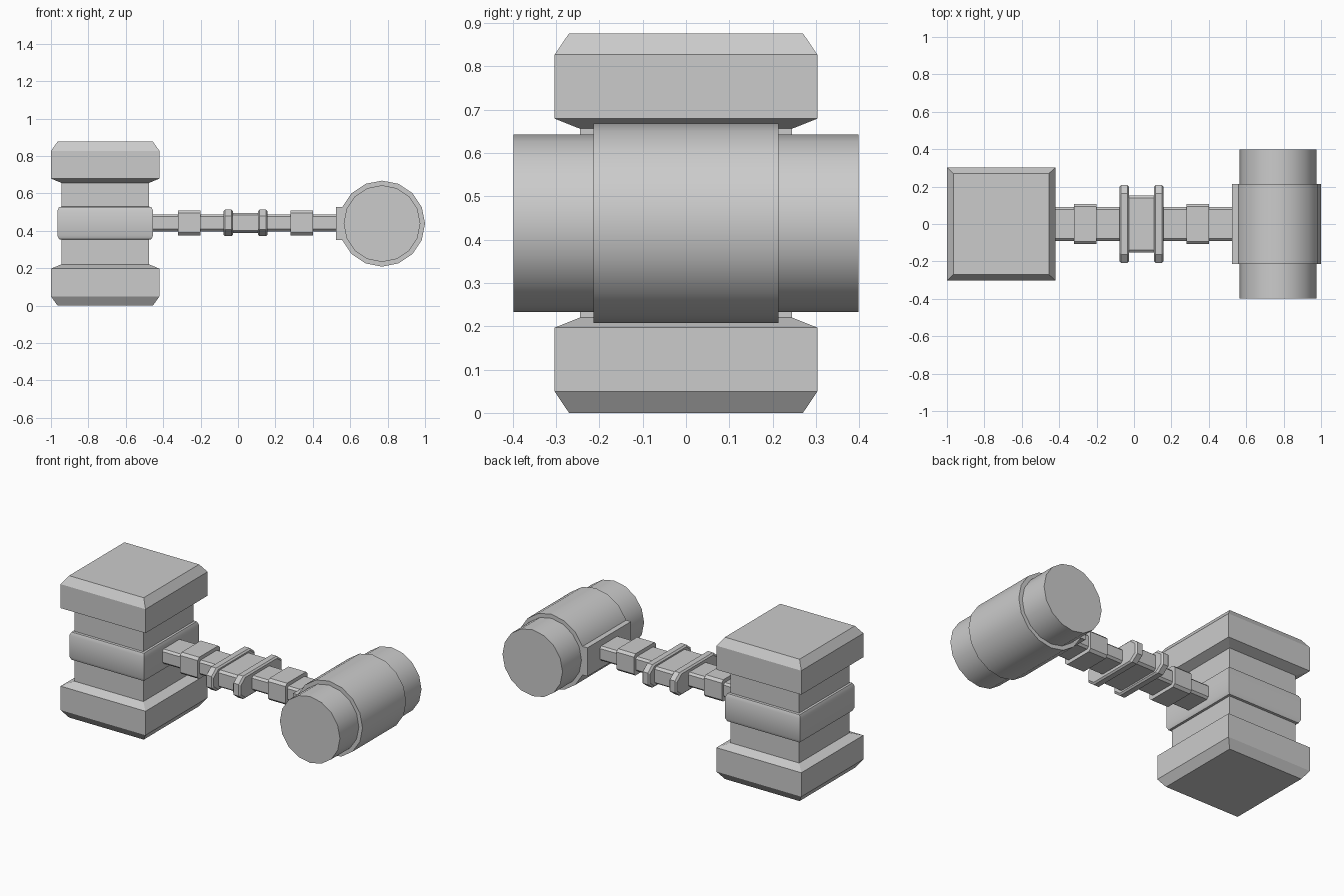
import bpy, bmesh, math

if "Cube" in bpy.data.objects:
    bpy.data.objects.remove(bpy.data.objects["Cube"])

ZC = 0.438   # height of the handle axis
HX = -0.71   # centre of the square head
MX = 0.04    # middle of the handle
CX = 0.77    # centre of the round head


def loft(name, rings, smooth=None):
    """Bridge equal-length rings of points and cap both ends."""
    bm = bmesh.new()
    loops = [[bm.verts.new(p) for p in r] for r in rings]
    n = len(rings[0])
    for a, b in zip(loops, loops[1:]):
        for i in range(n):
            j = (i + 1) % n
            bm.faces.new((a[i], a[j], b[j], b[i]))
    bm.faces.new(loops[0])
    bm.faces.new(loops[-1])
    bmesh.ops.recalc_face_normals(bm, faces=bm.faces)
    mesh = bpy.data.meshes.new(name)
    bm.to_mesh(mesh)
    bm.free()
    ob = bpy.data.objects.new(name, mesh)
    bpy.context.collection.objects.link(ob)
    if smooth:
        bpy.ops.object.select_all(action='DESELECT')
        ob.select_set(True)
        bpy.context.view_layer.objects.active = ob
        bpy.ops.object.shade_smooth_by_angle(angle=math.radians(smooth))
    return ob


def square_stack(name, profile, smooth=None):
    """Rectangular rings (half x, half y, z) stacked upward."""
    return loft(name, [[(HX + sx * hx, sy * hy, z) for sx, sy in
                        ((-1, -1), (1, -1), (1, 1), (-1, 1))]
                       for hx, hy, z in profile], smooth)


def octagon(x, hy, hz, cy, cz):
    pts = [(hy, hz - cz), (hy - cy, hz), (cy - hy, hz), (-hy, hz - cz),
           (-hy, cz - hz), (cy - hy, -hz), (hy - cy, -hz), (hy, cz - hz)]
    return [(x, y, ZC + 0.004 + z) for y, z in pts]


def bar(name, x0, x1, hy, hz, cy, cz, taper=0.0):
    """Chamfered bar along x, with optionally bevelled ends."""
    rings = [octagon(x0, hy, hz, cy, cz), octagon(x1, hy, hz, cy, cz)]
    if taper:
        t = taper
        small = lambda x: octagon(x, hy - t, hz - t, cy, cz)
        rings = [small(x0), octagon(x0 + t, hy, hz, cy, cz),
                 octagon(x1 - t, hy, hz, cy, cz), small(x1)]
    return loft(name, rings)


def drum(name, r, hy, sides=16):
    return loft(name, [[(CX + r * math.cos(i * math.tau / sides), y,
                         ZC + r * math.sin(i * math.tau / sides))
                        for i in range(sides)] for y in (-hy, hy)], 30)


# Square head: two bevelled end blocks joined by a neck
half = [(0.255, 0.27, 0.0), (0.29, 0.303, 0.049),
        (0.29, 0.303, 0.197), (0.235, 0.245, 0.22)]
square_stack("square_head", half + [(a, b, 2 * ZC - z) for a, b, z in half[::-1]])

# Rounded band around the neck
band = [(0.232, 0.242, 0.352), (0.247, 0.258, 0.355), (0.256, 0.267, 0.375)]
square_stack("head_band", band + [(a, b, 2 * 0.4405 - z) for a, b, z in band[::-1]], 35)

# Handle shaft and central grip block
bar("handle", -0.5, 0.56, 0.09, 0.045, 0.012, 0.012)
bar("grip_block", MX - 0.07, MX + 0.07, 0.153, 0.053, 0.015, 0.012)

# Collars and wide flanges on both sides of the grip
for s, side in ((-1, "left"), (1, "right")):
    c = MX + s * 0.30
    bar("collar_" + side, c - 0.06, c + 0.06, 0.108, 0.067, 0.015, 0.015)
    c = MX + s * 0.0925
    bar("flange_" + side, c - 0.026, c + 0.026, 0.208, 0.071, 0.045, 0.035, 0.009)

# Round head: low-sided drum with a thicker sleeve
drum("round_head", 0.205, 0.398)
drum("round_head_sleeve", 0.23, 0.213)

# Socket block between the handle and the sleeve
hz = 0.23 * math.sin(math.pi / 8)
loft("handle_socket", [[(x, y, ZC + z) for y, z in
                        ((-0.213, -hz), (0.213, -hz), (0.213, hz), (-0.213, hz))]
                       for x in (0.525, 0.57)])
